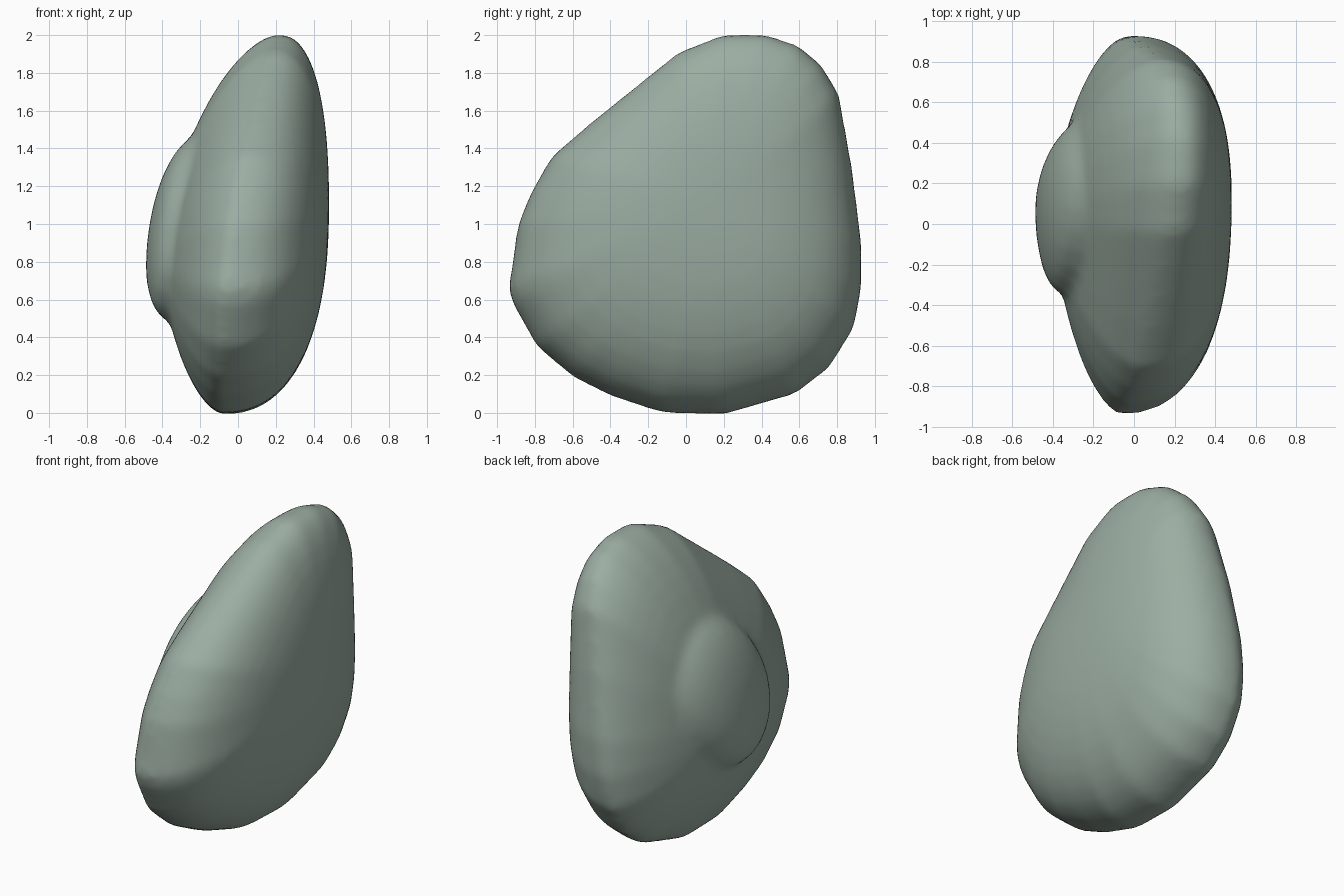
import bpy
import bmesh
from math import cos, sin, pi

default_cube = bpy.data.objects.get("Cube")
if default_cube:
    bpy.data.objects.remove(default_cube, do_unlink=True)


def make_material(name, colour):
    material = bpy.data.materials.new(name)
    material.use_nodes = True
    material.diffuse_color = colour
    material.node_tree.nodes["Principled BSDF"].inputs["Base Color"].default_value = colour
    return material


def dome_rings(bm, rim, apex, power, steps=12):
    """Rings of vertices that shrink from the rim to the apex along a superellipse."""
    rings = []
    for step in range(steps):
        angle = step / steps * pi / 2
        scale = cos(angle)
        rise = (1 - scale ** power) ** (1 / power)
        ring = []
        for x, y, z in rim:
            ring.append(bm.verts.new((
                x + (apex[0] - x) * rise,
                apex[1] + (y - apex[1]) * scale,
                apex[2] + (z - apex[2]) * scale)))
        rings.append(ring)
    return rings


def add_shell(bm, rim, right_apex, right_power, left_apex, left_power):
    """Closed lens made of two domes that share one rim."""
    right = dome_rings(bm, rim, right_apex, right_power)
    left = dome_rings(bm, rim, left_apex, left_power)
    rings = right[::-1] + left[1:]
    count = len(rim)
    for first, second in zip(rings, rings[1:]):
        for i in range(count):
            j = (i + 1) % count
            bm.faces.new((first[i], first[j], second[j], second[i]))
    for ring, apex in ((rings[0], right_apex), (rings[-1], left_apex)):
        tip = bm.verts.new(apex)
        for i in range(count):
            bm.faces.new((ring[i], ring[(i + 1) % count], tip))
    for vert in left[0]:
        bm.verts.remove(vert)


# Side outline of the stone as (y, z), with a rim that curves over towards the top
outline = [
    (.2, 2.005), (.42, 2.005), (.6, 1.945), (.72, 1.84), (.81, 1.69), (.88, 1.3),
    (.93, .9), (.93, .66), (.89, .45), (.76, .24), (.58, .1), (.2, -.01),
    (-.13, 0), (-.4, .09), (-.6, .19), (-.79, .35), (-.92, .58), (-.94, .66),
    (-.89, 1), (-.82, 1.17), (-.71, 1.36), (-.5, 1.54), (-.04, 1.91)]
stone_rim = [(.073 * z * z + .015 * y - .083, y, z) for y, z in outline]

# Rounded lump on one flank, leaning back and easing into the body behind it
lump_rim = []
for i in range(24):
    a = 2 * pi * i / 24
    lump_rim.append((
        -.27 + .1 * sin(a) + .07 * cos(a),
        .1 + .43 * cos(a) + .09 * sin(a),
        .99 + .5 * sin(a)))

bm = bmesh.new()
add_shell(bm, stone_rim, (.482, .12, 1.1), 2.35, (-.4, .05, .78), 1.65)
add_shell(bm, lump_rim, (0, .08, 1), 2, (-.488, .07, .77), 1.9)
bmesh.ops.recalc_face_normals(bm, faces=bm.faces)
mesh = bpy.data.meshes.new("stone")
bm.to_mesh(mesh)
bm.free()

stone = bpy.data.objects.new("stone", mesh)
bpy.context.collection.objects.link(stone)
mesh.materials.append(make_material("grey green stone", (.33, .42, .36, 1)))

# Fuse the lump into the body and soften the seam
fuse = stone.modifiers.new("Fuse", "REMESH")
fuse.mode = "VOXEL"
fuse.voxel_size = .03
fuse.use_smooth_shade = True
soften = stone.modifiers.new("Soften", "SMOOTH")
soften.factor = .5
soften.iterations = 8

for polygon in mesh.polygons:
    polygon.use_smooth = True
